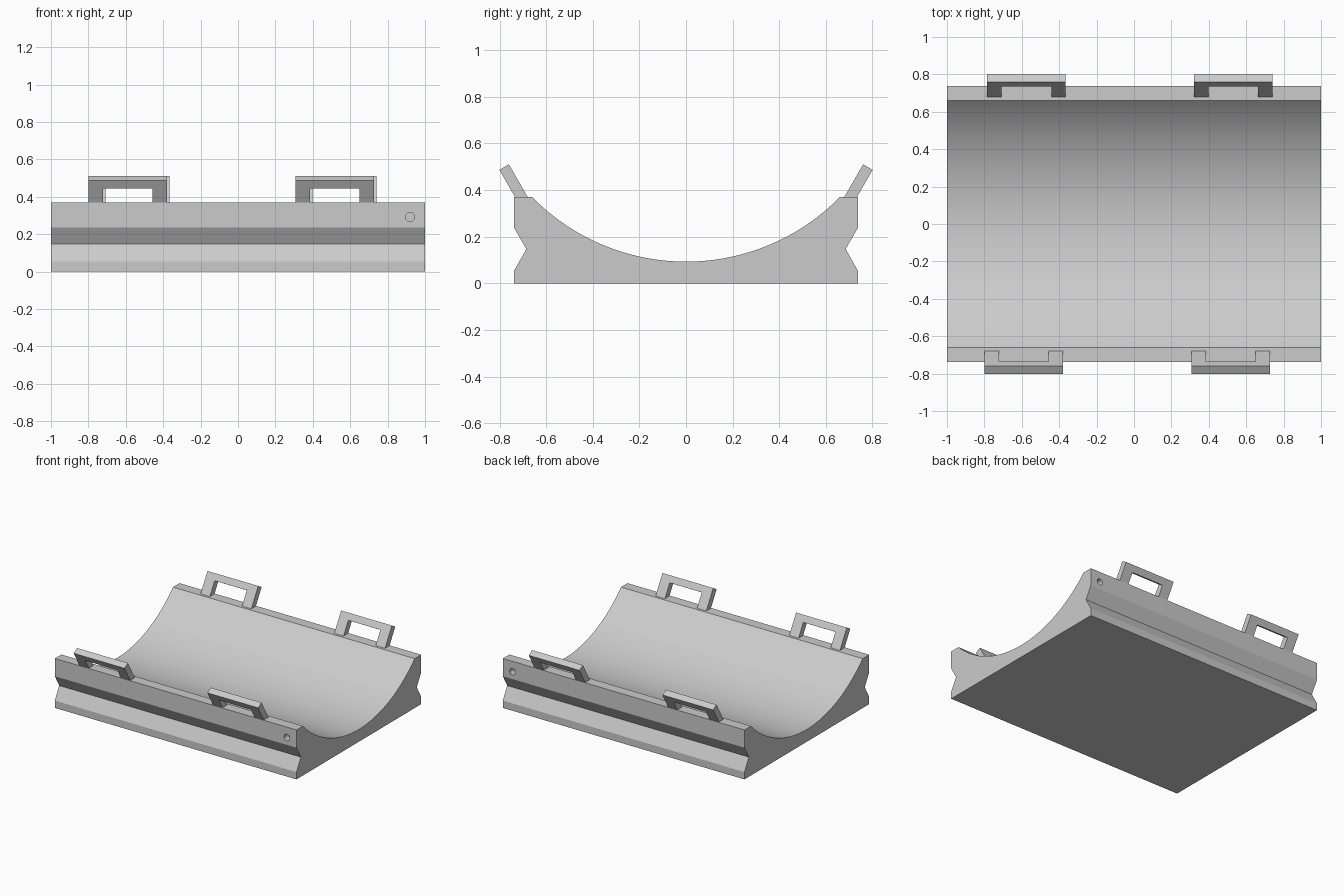
import bpy
import bmesh
import math
from mathutils import Matrix, Vector

cube = bpy.data.objects.get("Cube")
if cube:
    bpy.data.objects.remove(cube, do_unlink=True)

grey = bpy.data.materials.new("plain grey")
grey.use_nodes = True
grey.diffuse_color = (0.6, 0.6, 0.6, 1)
grey.node_tree.nodes["Principled BSDF"].inputs["Base Color"].default_value = (0.6, 0.6, 0.6, 1)


def extrude_outline(name, points, offset):
    """Make a solid by extruding a flat outline along an offset."""
    bm = bmesh.new()
    face = bm.faces.new([bm.verts.new(p) for p in points])
    moved = bmesh.ops.extrude_face_region(bm, geom=[face])["geom"]
    bmesh.ops.translate(bm, vec=offset, verts=[v for v in moved if isinstance(v, bmesh.types.BMVert)])
    bmesh.ops.recalc_face_normals(bm, faces=bm.faces)
    mesh = bpy.data.meshes.new(name)
    bm.to_mesh(mesh)
    bm.free()
    obj = bpy.data.objects.new(name, mesh)
    bpy.context.collection.objects.link(obj)
    mesh.materials.append(grey)
    return obj


# Cradle block: notched sides and a circular trough
half_width, height, lip, floor = 0.737, 0.37, 0.66, 0.093
rise = height - floor
radius = (lip ** 2 + rise ** 2) / (2 * rise)
sweep = math.asin(lip / radius)
side = [(half_width, 0), (half_width, 0.055), (0.685, 0.147), (half_width, 0.237), (half_width, height)]
steps = 48
trough = []
for i in range(steps + 1):
    a = sweep * (1 - 2 * i / steps)
    trough.append((radius * math.sin(a), floor + radius * (1 - math.cos(a))))
outline = side + trough + [(-y, z) for y, z in reversed(side)]
cradle = extrude_outline("cradle", [(-1, y, z) for y, z in outline], (2, 0, 0))

# Blind pin hole near one end of each long side
for s in (-1, 1):
    bpy.ops.mesh.primitive_cylinder_add(vertices=24, radius=0.024, depth=0.1,
                                        location=(0.92, s * half_width, 0.292),
                                        rotation=(math.pi / 2, 0, 0))
    cutter = bpy.context.object
    cutter.name = "pin_hole_cutter"
    cutter.data.materials.append(grey)
    cut = cradle.modifiers.new("pin hole", "BOOLEAN")
    cut.operation = "DIFFERENCE"
    cut.solver = "EXACT"
    cut.object = cutter
    bpy.context.view_layer.objects.active = cradle
    bpy.ops.object.modifier_apply(modifier=cut.name)
    bpy.data.objects.remove(cutter, do_unlink=True)

bpy.ops.object.select_all(action="DESELECT")
cradle.select_set(True)
bpy.context.view_layer.objects.active = cradle
bpy.ops.object.shade_smooth_by_angle(angle=math.radians(25))

# Strap loops: U shapes leaning outward by 30 degrees
lean = math.radians(30)
outer, inner, bar, length, thick = 0.21, 0.133, 0.05, 0.162, 0.047
loop = [(-outer, -0.04), (-outer, length), (outer, length), (outer, -0.04),
        (inner, -0.04), (inner, length - bar), (-inner, length - bar), (-inner, -0.04)]
for s, row, shift in ((-1, "front", -0.007), (1, "back", 0.007)):
    up = Vector((0, s * math.sin(lean), math.cos(lean)))
    out = Vector((0, s * math.cos(lean), -math.sin(lean)))
    root = Vector((0, s * 0.679, height))
    for x, end in ((-0.582, "right"), (0.524, "left")):
        points = [root + Vector((x + shift + u, 0, 0)) + up * v for u, v in loop]
        extrude_outline(f"{row}_{end}_strap_loop", points, out * thick)
